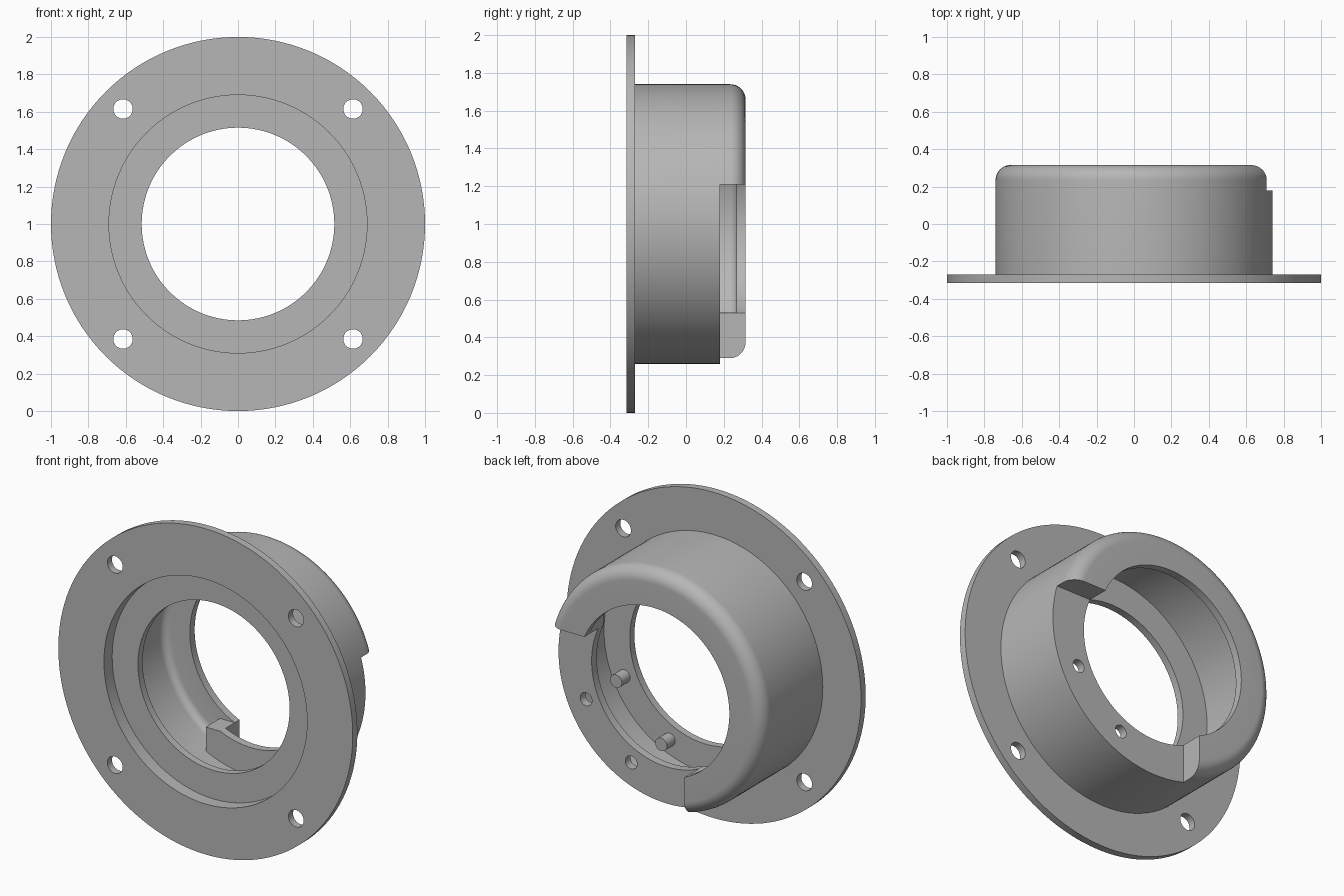
import bpy, bmesh, math
from mathutils import Matrix, Vector

if "Cube" in bpy.data.objects:
    bpy.data.objects.remove(bpy.data.objects["Cube"], do_unlink=True)

grey = bpy.data.materials.new("plain grey")
grey.use_nodes = True
grey.diffuse_color = (0.47, 0.47, 0.47, 1)
grey.node_tree.nodes["Principled BSDF"].inputs["Base Color"].default_value = (0.47, 0.47, 0.47, 1)

AXIS = Vector((0, 0, 1))          # the ring axis runs along y through this point
BORE, INNER, OUTER = 0.515, 0.69, 0.74


def finish(name, bm):
    bmesh.ops.recalc_face_normals(bm, faces=bm.faces)
    mesh = bpy.data.meshes.new(name)
    bm.to_mesh(mesh)
    bm.free()
    mesh.materials.append(grey)
    obj = bpy.data.objects.new(name, mesh)
    bpy.context.collection.objects.link(obj)
    return obj


def lathe(name, profile, steps=128):
    """Spin a closed (radius, y) outline about the ring axis."""
    bm = bmesh.new()
    verts = [bm.verts.new((r, y, 1)) for r, y in profile]
    edges = [bm.edges.new((verts[i - 1], verts[i])) for i in range(len(verts))]
    bmesh.ops.spin(bm, geom=verts + edges, cent=AXIS, axis=(0, 1, 0),
                   angle=math.tau, steps=steps)
    bmesh.ops.remove_doubles(bm, verts=bm.verts, dist=1e-4)
    return finish(name, bm)


def box(name, x, y, z):
    """Box from ranges; z is measured from the ring axis."""
    bm = bmesh.new()
    bmesh.ops.create_cube(bm, size=1)
    for v in bm.verts:
        v.co = (x[v.co.x > 0], y[v.co.y > 0], 1 + z[v.co.z > 0])
    return finish(name, bm)


def rod(name, x, z, radius, y0, y1):
    bm = bmesh.new()
    place = Matrix.Translation((x, (y0 + y1) / 2, 1 + z)) @ Matrix.Rotation(math.pi / 2, 4, 'X')
    bmesh.ops.create_cone(bm, cap_ends=True, segments=32, radius1=radius,
                          radius2=radius, depth=y1 - y0, matrix=place)
    return finish(name, bm)


def combine(target, tool, operation):
    mod = target.modifiers.new("combine", 'BOOLEAN')
    mod.operation, mod.solver, mod.object = operation, 'EXACT', tool
    bpy.context.view_layer.objects.active = target
    bpy.ops.object.modifier_apply(modifier=mod.name)
    bpy.data.objects.remove(tool, do_unlink=True)


def fillet(r, y, radius, steps):
    """Quarter arc from the side wall round to the back face."""
    angles = [math.pi / 2 * i / steps for i in range(steps + 1)]
    return [(r + radius * math.cos(a), y + radius * math.sin(a)) for a in angles]


# Flange, cup wall, rounded back lip and recessed front plate in one outline
outline = [(1, -0.315), (1, -0.27), (OUTER, -0.27)]
outline += fillet(0.66, 0.235, 0.08, 10)
outline += [(BORE, 0.315), (BORE, 0.268)]
outline += reversed(fillet(0.645, 0.223, 0.045, 6))
outline += [(INNER, -0.19), (BORE, -0.19), (BORE, -0.235), (INNER, -0.235), (INNER, -0.315)]
housing = lathe("flanged_housing", outline)

# Inner ledge and end walls around the back notch
ledge = lathe("notch_ledge", [(BORE, 0.13), (0.715, 0.13), (0.715, 0.285), (BORE, 0.285)])
combine(ledge, box("sector", (-0.31, 1), (0, 1), (-1, 0.31)), 'INTERSECT')
combine(ledge, box("trim_low", (-0.5, -0.211), (0, 1), (-0.47, 1)), 'DIFFERENCE')
combine(ledge, box("trim_high", (-1, 0.47), (0, 1), (0.211, 0.5)), 'DIFFERENCE')
combine(housing, ledge, 'UNION')
combine(housing, box("notch", (-0.21, 1), (0.18, 1), (-1, 0.21)), 'DIFFERENCE')

# Four flange bolt holes
for sx in (-1, 1):
    for sz in (-1, 1):
        combine(housing, rod("bolt_hole", 0.615 * sx, 0.615 * sz, 0.052, -0.4, -0.25), 'DIFFERENCE')

# Ledge holes, each with a pin on the front plate in line with it
parts = [housing]
for side, degrees in (("upper", -24), ("lower", -66)):
    x = 0.605 * math.cos(math.radians(degrees))
    z = 0.605 * math.sin(math.radians(degrees))
    combine(housing, rod("ledge_hole", x, z, 0.04, 0.08, 0.25), 'DIFFERENCE')
    parts.append(rod(side + "_pin", x, z, 0.04, -0.2, -0.11))

# Smooth curved walls, crisp edges
bpy.ops.object.select_all(action='DESELECT')
for part in parts:
    part.select_set(True)
bpy.context.view_layer.objects.active = housing
bpy.ops.object.shade_smooth_by_angle(angle=math.radians(30))
